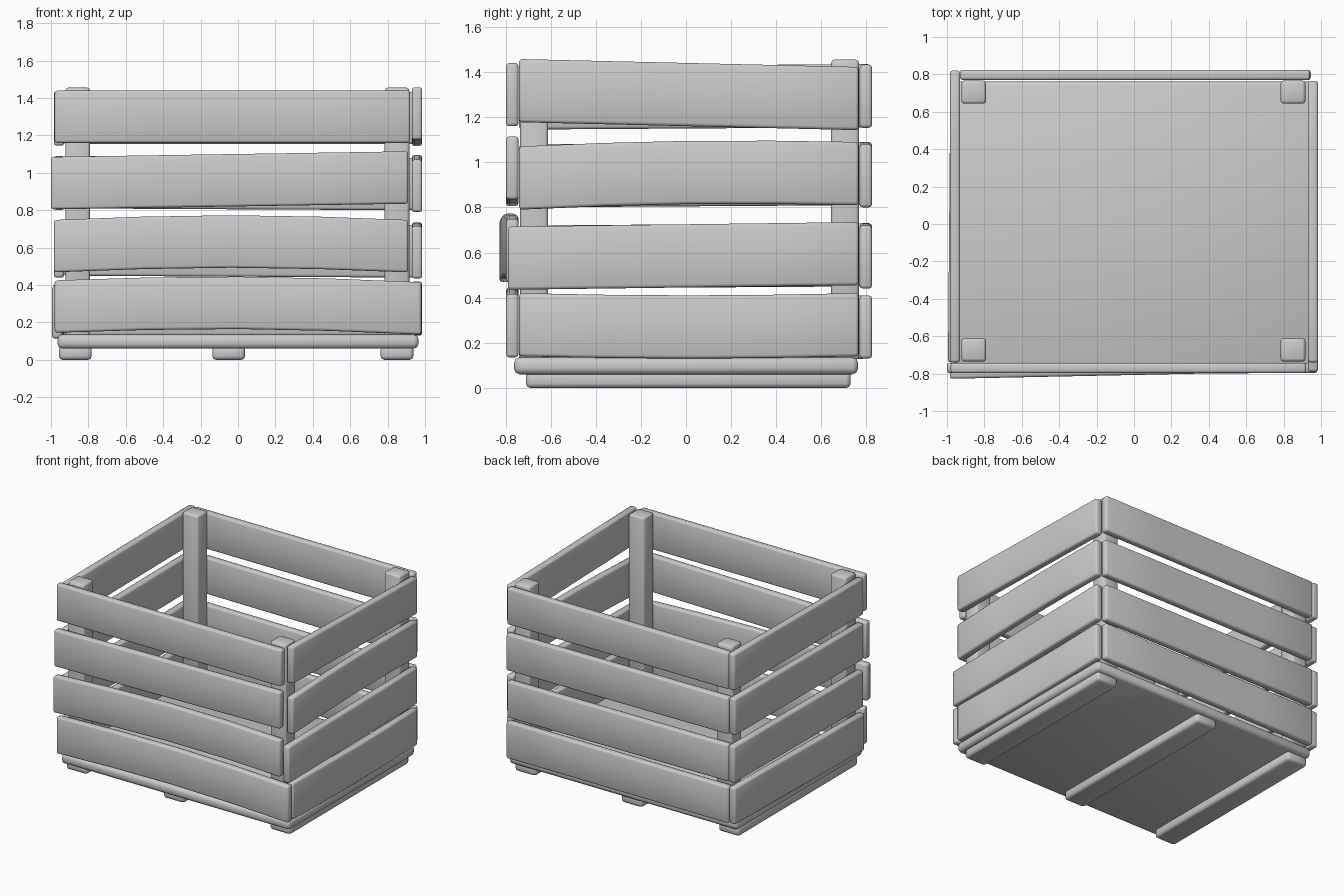
import bpy, bmesh
from math import pi, radians, sin
from mathutils import Vector

cube = bpy.data.objects.get("Cube")
if cube:
    bpy.data.objects.remove(cube, do_unlink=True)

# One plain material for the whole crate
GREY = (0.6, 0.6, 0.6, 1)
grey = bpy.data.materials.new("plain_grey")
grey.use_nodes = True
grey.diffuse_color = GREY
shader = grey.node_tree.nodes["Principled BSDF"]
shader.inputs["Base Color"].default_value = GREY

BOARD_HEIGHT = 0.28
BOARD_THICKNESS = 0.055
ROW_PITCH = 0.34
LOWEST_CENTRE = 0.28
SEGMENTS = 4


def finish(name, bm, bevel):
    """Turn the bmesh into a smooth object with rounded edges."""
    bmesh.ops.recalc_face_normals(bm, faces=bm.faces)
    for face in bm.faces:
        face.smooth = True
    mesh = bpy.data.meshes.new(name)
    bm.to_mesh(mesh)
    bm.free()
    mesh.materials.append(grey)
    obj = bpy.data.objects.new(name, mesh)
    bpy.context.collection.objects.link(obj)
    rounding = obj.modifiers.new("rounded_edges", "BEVEL")
    rounding.width = bevel
    rounding.segments = 2
    rounding.limit_method = "ANGLE"
    rounding.angle_limit = radians(45)


def box(name, centre, size, bevel):
    bm = bmesh.new()
    bmesh.ops.create_cube(bm, size=1)
    for vert in bm.verts:
        vert.co = Vector(centre) + vert.co * Vector(size)
    finish(name, bm, bevel)


def board(side, row, start, end, lift=0, tilt=0, arch=0, lean=0):
    """Horizontal board of one wall, warped by a tilt, an arch and a lean."""
    along_x = side in ("front", "back")
    wall = {"front": -0.77, "back": 0.797, "left": 0.957, "right": -0.957}[side]
    middle = LOWEST_CENTRE + ROW_PITCH * row + lift
    bm = bmesh.new()
    bmesh.ops.create_grid(bm, x_segments=SEGMENTS, y_segments=1, size=0.5)
    # Thicken the sheet into a slab before bending it
    slab = bmesh.ops.extrude_face_region(bm, geom=bm.faces[:])
    for item in slab["geom"]:
        if isinstance(item, bmesh.types.BMVert):
            item.co.z = 1
    for vert in bm.verts:
        t = vert.co.x + 0.5
        along = start + (end - start) * t
        across = wall + BOARD_THICKNESS * (vert.co.z - 0.5) + lean * max(0, 1 - t * 1.3)
        z = middle + BOARD_HEIGHT * vert.co.y + tilt * (t - 0.5) + arch * sin(pi * t)
        vert.co = (along, across, z) if along_x else (across, along, z)
    finish(f"{side}_board_{row + 1}", bm, bevel=0.014)


# Floor panel and the three skids beneath it
box("floor_panel", centre=(0, 0, 0.098), size=(1.93, 1.525, 0.075), bevel=0.025)
for name, x in (("right", -0.87), ("middle", -0.05), ("left", 0.85)):
    box(f"{name}_skid", centre=(x, 0.01, 0.038), size=(0.175, 1.44, 0.076), bevel=0.02)

# Corner posts
for side, x in (("right", -0.857), ("left", 0.85)):
    for end, y in (("front", -0.673), ("back", 0.705)):
        box(f"{end}_{side}_post", centre=(x, y, 0.79), size=(0.132, 0.124, 1.33), bevel=0.015)

# Front boards, bottom to top
board("front", row=0, start=-0.98, end=0.98, tilt=-0.01, arch=0.025)
board("front", row=1, start=-0.985, end=0.91, lift=-0.012, arch=0.025, lean=-0.03)
board("front", row=2, start=-1, end=0.91, tilt=0.03)
board("front", row=3, start=-0.98, end=0.92)

# Back boards
board("back", row=0, start=-0.93, end=0.945, lift=-0.01)
board("back", row=1, start=-0.93, end=0.94, lift=-0.035, tilt=-0.01)
board("back", row=2, start=-0.93, end=0.945, lift=-0.015, tilt=-0.01)
board("back", row=3, start=-0.93, end=0.94, lift=-0.007)

# Left side boards
board("left", row=0, start=-0.74, end=0.765, arch=-0.01)
board("left", row=1, start=-0.79, end=0.765, lift=-0.035, tilt=0.02)
board("left", row=2, start=-0.74, end=0.765, lift=-0.02, tilt=0.02, arch=0.015)
board("left", row=3, start=-0.74, end=0.765, tilt=-0.035)

# Right side boards
board("right", row=0, start=-0.74, end=0.81, lift=-0.018, tilt=0.015, lean=-0.01)
board("right", row=1, start=-0.74, end=0.82, lift=-0.035, tilt=0.01)
board("right", row=2, start=-0.74, end=0.81, lift=-0.015, tilt=0.01)
board("right", row=3, start=-0.74, end=0.82, lift=-0.01, tilt=0.01)
